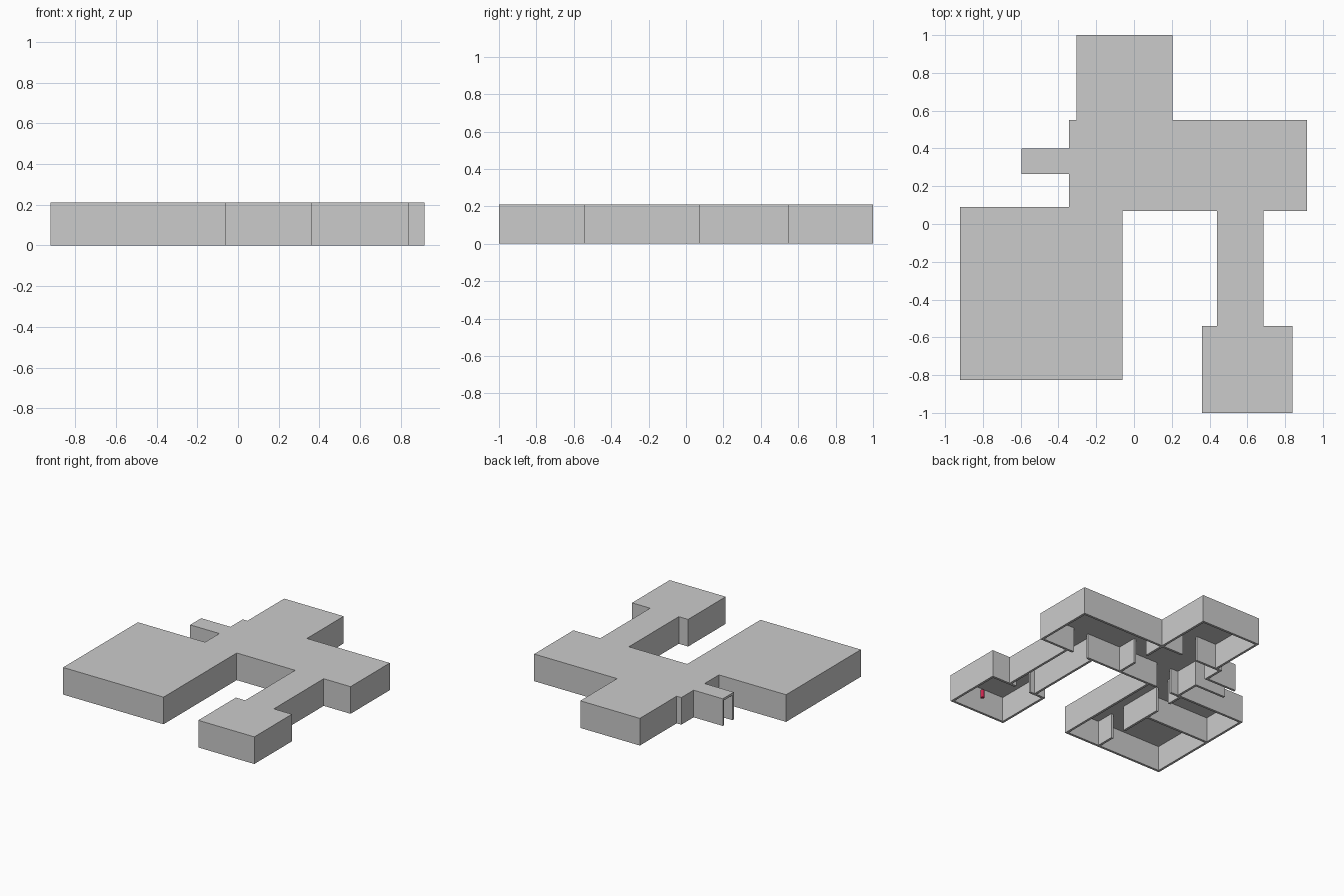
import bpy, bmesh

if "Cube" in bpy.data.objects:
    bpy.data.objects.remove(bpy.data.objects["Cube"])

H = 0.21      # building height
T = 0.018     # wall thickness
DOOR = 0.13   # doorway width

# Footprint of the whole building, counter-clockwise
OUTLINE = [(-0.92, -0.825), (-0.06, -0.825), (-0.06, 0.07), (0.44, 0.07),
           (0.44, -0.54), (0.36, -0.54), (0.36, -1.0), (0.84, -1.0),
           (0.84, -0.54), (0.685, -0.54), (0.685, 0.07), (0.915, 0.07),
           (0.915, 0.55), (0.205, 0.55), (0.205, 1.0), (-0.305, 1.0),
           (-0.305, 0.55), (-0.345, 0.55), (-0.345, 0.40), (-0.595, 0.40),
           (-0.595, 0.265), (-0.345, 0.265), (-0.345, 0.09), (-0.92, 0.09)]


def add_object(name, bm):
    mesh = bpy.data.meshes.new(name)
    bm.to_mesh(mesh)
    bm.free()
    obj = bpy.data.objects.new(name, mesh)
    bpy.context.collection.objects.link(obj)
    return obj


def box(bm, x0, x1, y0, y1, z0, z1):
    verts = bmesh.ops.create_cube(bm, size=1)["verts"]
    bmesh.ops.scale(bm, vec=(x1 - x0, y1 - y0, z1 - z0), verts=verts)
    bmesh.ops.translate(bm, vec=((x0 + x1) / 2, (y0 + y1) / 2, (z0 + z1) / 2), verts=verts)


def divider(name, axis, pos, start, end, doors=()):
    """Interior wall running along axis at pos, with full-height doorways."""
    cuts = [start]
    for d in doors:
        cuts += [d - DOOR / 2, d + DOOR / 2]
    cuts.append(end)
    bm = bmesh.new()
    for a, b in zip(cuts[::2], cuts[1::2]):
        if axis == "x":
            box(bm, a, b, pos - T / 2, pos + T / 2, 0, H - T / 2)
        else:
            box(bm, pos - T / 2, pos + T / 2, a, b, 0, H - T / 2)
    return add_object(name, bm)


# Outer shell: roof and walls, open underneath and at the entrance
bm = bmesh.new()
roof = bm.faces.new([bm.verts.new((x, y, H)) for x, y in OUTLINE])
n = len(OUTLINE)
top = list(roof.verts)
low = [bm.verts.new((x, y, 0)) for x, y in OUTLINE]
for i in range(n):
    j = (i + 1) % n
    if OUTLINE[i][0] == OUTLINE[j][0] == -0.595:
        continue
    bm.faces.new((low[i], low[j], top[j], top[i]))
shell = add_object("outer_walls_and_roof", bm)
solid = shell.modifiers.new("thickness", "SOLIDIFY")
solid.thickness = T
solid.offset = -1
solid.use_even_offset = True

# Interior walls with doorways
divider("east_room_wall", "y", 0.205 - T / 2, 0.07 + T, 0.55 - T, [0.31])
divider("north_room_wall", "x", 0.55 - T / 2, -0.305, 0.205, [-0.05])
divider("corridor_north_wall", "x", 0.07 + T / 2, 0.44, 0.685, [0.56])
divider("corridor_south_wall", "x", -0.54 - T / 2, 0.44, 0.685, [0.56])
divider("hall_entry_wall", "x", 0.08, -0.36, -0.06, [-0.2])
divider("hall_side_wall", "y", -0.36, -0.825 + T, 0.09 - T, [-0.6, -0.11])
divider("west_rooms_wall", "x", -0.29, -0.92 + T, -0.36)

# Small red marker post in the south-east room
bm = bmesh.new()
bmesh.ops.create_cone(bm, cap_ends=True, segments=16, radius1=0.014, radius2=0.014, depth=0.06)
bmesh.ops.translate(bm, vec=(0.70, -0.82, 0.03), verts=bm.verts)
post = add_object("marker_post", bm)
red = bpy.data.materials.new("red")
red.diffuse_color = (0.6, 0.02, 0.08, 1)
red.use_nodes = True
red.node_tree.nodes["Principled BSDF"].inputs["Base Color"].default_value = red.diffuse_color
post.data.materials.append(red)
